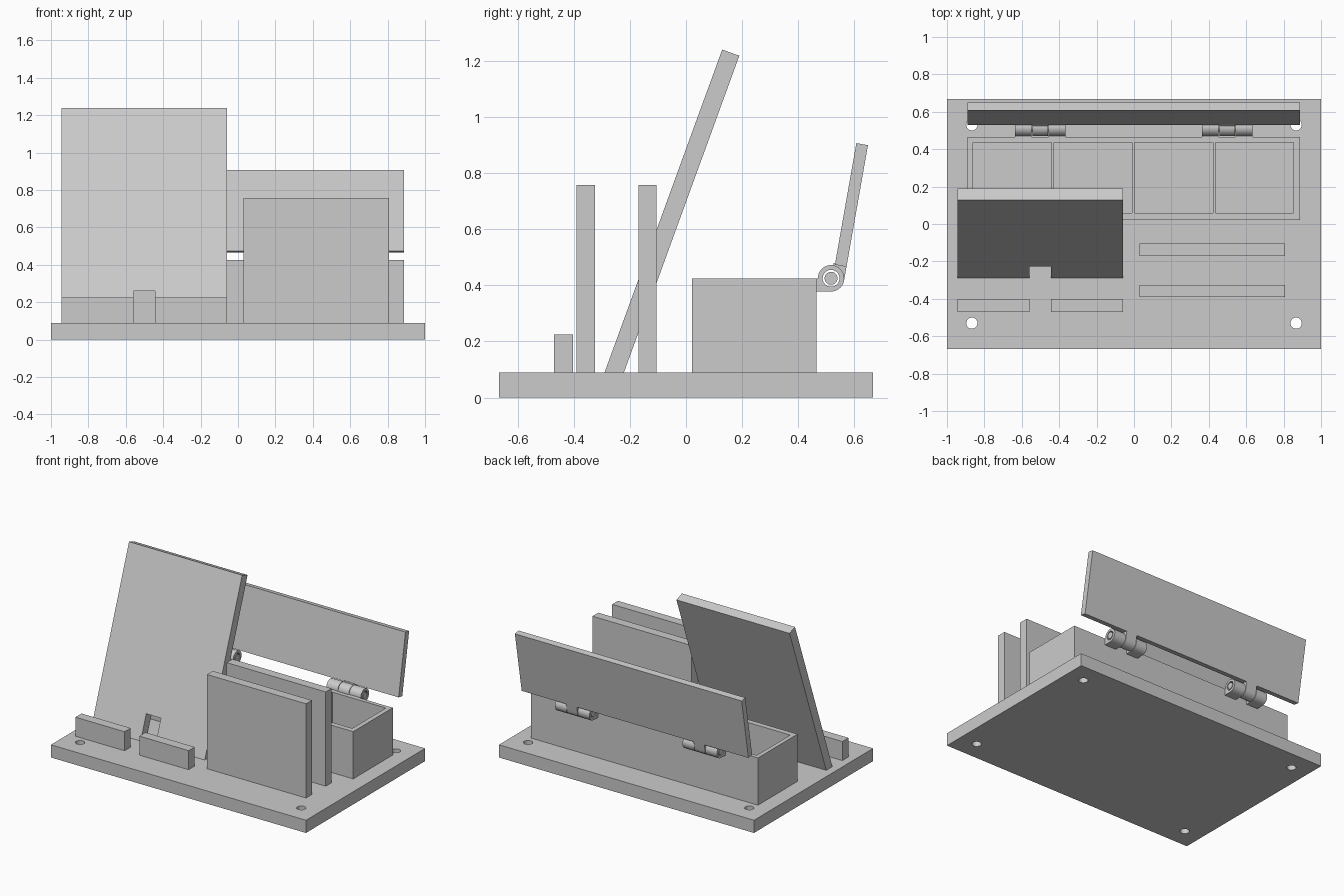
import bpy
import bmesh
from math import sin, cos, radians
from mathutils import Vector

cube = bpy.data.objects.get("Cube")
if cube:
    bpy.data.objects.remove(cube, do_unlink=True)

grey = bpy.data.materials.new("plain_grey")
grey.use_nodes = True
grey.diffuse_color = (0.6, 0.6, 0.6, 1)
grey.node_tree.nodes["Principled BSDF"].inputs["Base Color"].default_value = (0.6, 0.6, 0.6, 1)


def prism(name, profile, x0, x1):
    """Extrude a (y, z) profile from x0 to x1."""
    bm = bmesh.new()
    face = bm.faces.new([bm.verts.new((x0, y, z)) for y, z in profile])
    new = bmesh.ops.extrude_face_region(bm, geom=[face])["geom"]
    verts = [v for v in new if isinstance(v, bmesh.types.BMVert)]
    bmesh.ops.translate(bm, verts=verts, vec=(x1 - x0, 0, 0))
    bmesh.ops.recalc_face_normals(bm, faces=bm.faces)
    mesh = bpy.data.meshes.new(name)
    bm.to_mesh(mesh)
    bm.free()
    mesh.materials.append(grey)
    obj = bpy.data.objects.new(name, mesh)
    bpy.context.collection.objects.link(obj)
    return obj


def block(name, x0, x1, y0, y1, z0, z1):
    return prism(name, [(y0, z0), (y1, z0), (y1, z1), (y0, z1)], x0, x1)


def select(obj):
    bpy.ops.object.select_all(action="DESELECT")
    obj.select_set(True)
    bpy.context.view_layer.objects.active = obj


def cut(obj, cutter):
    """Subtract the cutter from the object and remove it."""
    mod = obj.modifiers.new("cut", "BOOLEAN")
    mod.operation = "DIFFERENCE"
    mod.solver = "EXACT"
    mod.object = cutter
    select(obj)
    bpy.ops.object.modifier_apply(modifier=mod.name)
    bpy.data.objects.remove(cutter, do_unlink=True)


def smooth(obj):
    select(obj)
    bpy.ops.object.shade_smooth_by_angle(angle=radians(30))


def direction(deg):
    return Vector((cos(radians(deg)), sin(radians(deg))))


def arc(centre, radius, start, end, steps):
    return [centre + radius * direction(start + (end - start) * i / steps)
            for i in range(steps + 1)]


TOP = 0.09  # upper surface of the base

# Base plate with four screw holes
base = block("base_plate", -1, 1, -0.667, 0.667, 0, TOP)
for sx in (-1, 1):
    for sy in (-1, 1):
        bpy.ops.mesh.primitive_cylinder_add(vertices=32, radius=0.03, depth=0.5,
                                            location=(sx * 0.867, sy * 0.53, TOP / 2))
        cut(base, bpy.context.object)
smooth(base)

# Tilted back rest with a cable notch
rest = prism("back_rest", [(-0.29, TOP), (-0.221, TOP), (0.19, 1.218), (0.129, 1.24)],
             -0.945, -0.058)
cut(rest, block("notch_cutter", -0.56, -0.445, -0.5, 0.1, 0, 0.26))

# Front lip in two pieces
block("front_lip_right", -0.945, -0.56, -0.47, -0.402, TOP, 0.225)
block("front_lip_left", -0.445, -0.058, -0.47, -0.402, TOP, 0.225)

# Upright plates forming a slot
for name, y in (("slot_plate_front", -0.39), ("slot_plate_back", -0.17)):
    block(name, 0.03, 0.807, y, y + 0.065, TOP, 0.758)

# Storage box with four compartments
box = block("storage_box", -0.89, 0.888, 0.022, 0.465, TOP, 0.425)
for i in range(4):
    x = -0.86 + i * 0.432
    cut(box, block("compartment_cutter", x, x + 0.418, 0.06, 0.437, 0.12, 0.6))

# Open lid, tilted back around the hinge axis
AXIS = Vector((0.517, 0.425))
R = 0.047
TILT = 10
up, out = direction(90 - TILT), direction(-TILT)
corner = AXIS + up * 0.05 + out * 0.005
lid = prism("lid", [corner, corner + out * 0.042, corner + out * 0.042 + up * 0.44,
                    corner + up * 0.44], -0.89, 0.888)


def knuckle(name, x0, x1, quadrant, arm):
    """Hinge barrel whose arm fills one quadrant and reaches along the arm angle."""
    pts = arc(AXIS, R, quadrant + 90, quadrant + 360, 36)
    d = direction(arm)
    ends = [p + d * (0.055 - (p - AXIS).dot(d)) for p in (pts[-1], pts[0])]
    obj = prism(name, pts + ends, x0, x1)
    cut(obj, prism("bore_cutter", arc(AXIS, 0.03, 0, 350, 35), x0 - 0.1, x1 + 0.1))
    smooth(obj)


# Two hinges: outer barrels on the box, middle barrel on the lid
for side, x in (("right", -0.637), ("left", 0.363)):
    third = 0.09
    for i in range(3):
        a, b = x + i * third, x + (i + 1) * third
        if i == 1:
            knuckle(f"lid_knuckle_{side}", a + 0.003, b - 0.003, -TILT, 90 - TILT)
        else:
            knuckle(f"box_knuckle_{side}_{i}", a, b, 180, 180)
    pin = prism(f"hinge_pin_{side}", arc(AXIS, 0.023, 0, 350, 35), x, x + 3 * third)
    smooth(pin)
